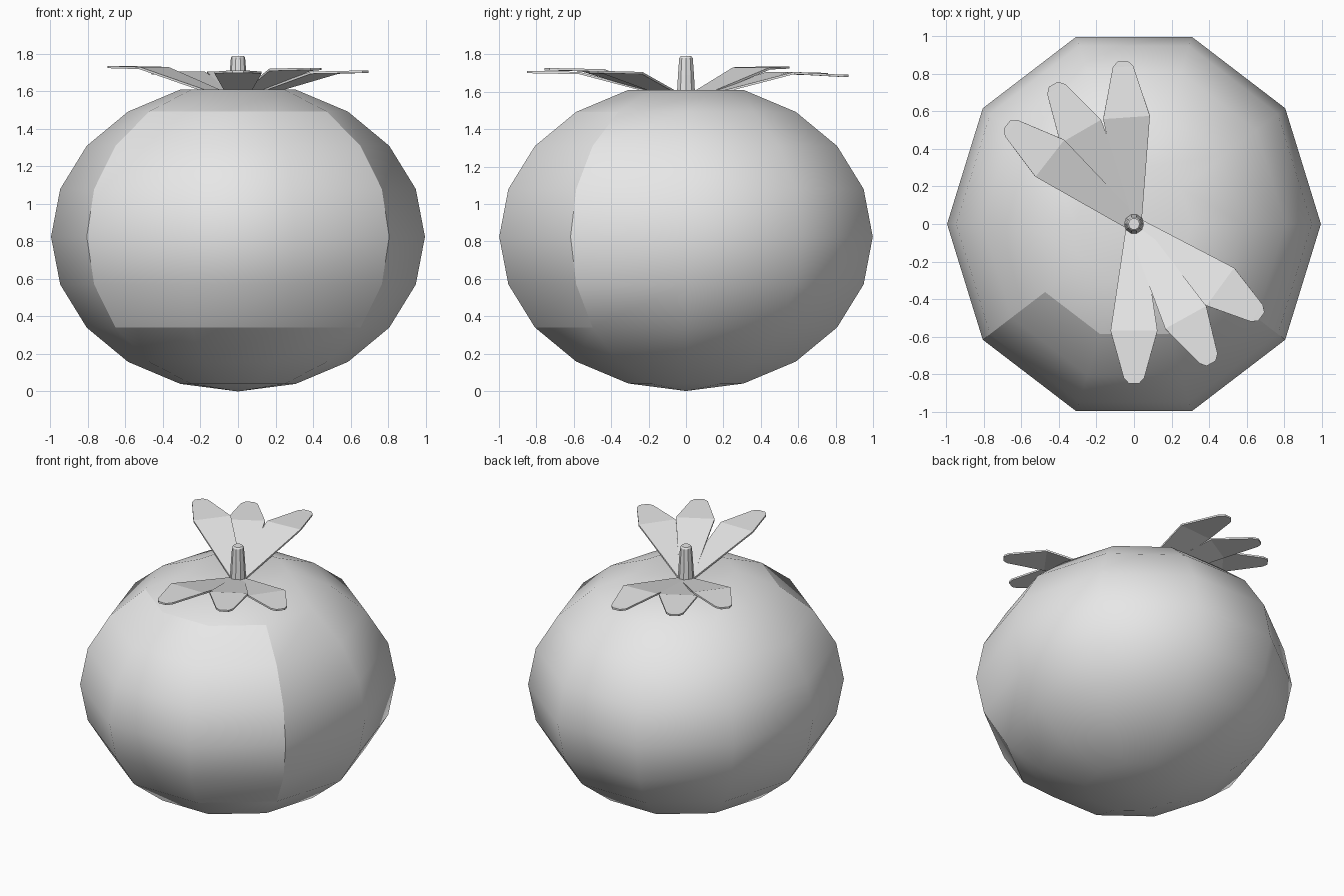
import bpy, bmesh, math
from math import sin, cos, pi, radians

if "Cube" in bpy.data.objects:
    bpy.data.objects.remove(bpy.data.objects["Cube"])

grey = bpy.data.materials.new("plain grey")
grey.diffuse_color = (0.8, 0.8, 0.8, 1)
grey.use_nodes = True
grey.node_tree.nodes["Principled BSDF"].inputs["Base Color"].default_value = grey.diffuse_color


def make_object(name, bm, smooth):
    bmesh.ops.recalc_face_normals(bm, faces=bm.faces)
    for f in bm.faces:
        f.smooth = smooth
    mesh = bpy.data.meshes.new(name)
    bm.to_mesh(mesh)
    bm.free()
    mesh.materials.append(grey)
    ob = bpy.data.objects.new(name, mesh)
    bpy.context.collection.objects.link(ob)
    return ob


def lathe(bm, rings, sides, sx=1, sy=1):
    """Rings of (radius, z), bridged with quads; returns the vertex rings."""
    loops = [[bm.verts.new((sx * r * cos(2 * pi * i / sides),
                            sy * r * sin(2 * pi * i / sides), z))
              for i in range(sides)] for r, z in rings]
    for a, b in zip(loops, loops[1:]):
        for i in range(sides):
            j = (i + 1) % sides
            bm.faces.new((a[i], a[j], b[j], b[i]))
    return loops


# Fruit body: squashed ten-sided sphere with a dimpled top
N = 10
bm = bmesh.new()
rings = [(sin(k * pi / N), 0.825 - 0.825 * cos(k * pi / N)) for k in range(1, N)]
loops = lathe(bm, rings, N, 0.997, 1.05)
for loop, z in ((loops[0], 0.0), (loops[-1], 1.54)):
    pole = bm.verts.new((0, 0, z))
    for i in range(N):
        bm.faces.new((loop[i], loop[(i + 1) % N], pole))

# Front panel: its border is a hard shading seam
def in_panel(f):
    c = f.calc_center_median()
    return 0.34 < c.z < 1.5 and -144 < math.degrees(math.atan2(c.y / 1.05, c.x)) < -36

for e in bm.edges:
    if len({in_panel(f) for f in e.link_faces}) == 2:
        e.smooth = False
make_object("fruit_body", bm, True)

# Stem: tapered, with a small chamfer at the tip
bm = bmesh.new()
loops = lathe(bm, [(0.055, 1.52), (0.045, 1.69), (0.038, 1.78), (0.03, 1.79)], 10)
bm.faces.new(loops[-1])
bm.faces.new(loops[0])
make_object("stem", bm, False)


# Leaves: direction, length, height at the widest point, height at the tip
leaves = [(-90, 0.85, 1.70, 1.705), (-61, 0.85, 1.715, 1.72), (-36, 0.84, 1.70, 1.705),
          (94, 0.87, 1.70, 1.685), (120, 0.86, 1.70, 1.695), (142, 0.86, 1.725, 1.73)]
for n, (angle, length, z_mid, z_tip) in enumerate(leaves, 1):
    bm = bmesh.new()
    ca, sa = cos(radians(angle)), sin(radians(angle))
    stations = [(0.0, 0.04, 1.55), (0.57, 0.125, z_mid),
                (length - 0.03, 0.055, z_tip), (length, 0.028, z_tip)]
    rows = [[bm.verts.new((d * ca - w * sa, d * sa + w * ca, z)) for w in (-h, h)]
            for d, h, z in stations]
    for a, b in zip(rows, rows[1:]):
        bm.faces.new((a[0], b[0], b[1], a[1]))
    leaf = make_object(f"leaf_{n}", bm, False)
    solid = leaf.modifiers.new("thickness", "SOLIDIFY")
    solid.thickness = 0.012
    solid.offset = 0
